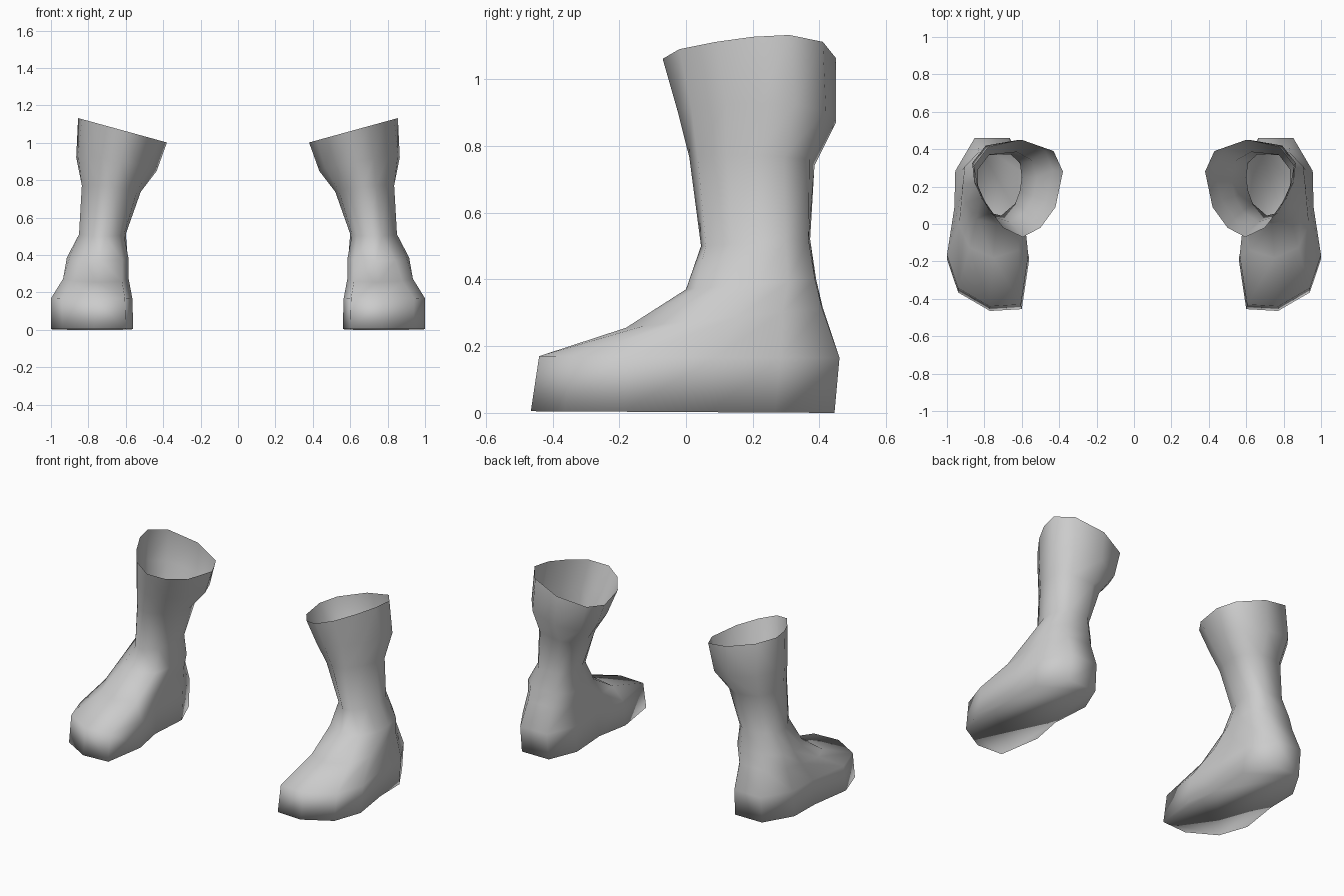
import bpy
import bmesh

if "Cube" in bpy.data.objects:
    bpy.data.objects.remove(bpy.data.objects["Cube"])

grey = bpy.data.materials.new("plain grey")
grey.diffuse_color = (0.6, 0.6, 0.6, 1)
grey.use_nodes = True
grey.node_tree.nodes["Principled BSDF"].inputs["Base Color"].default_value = grey.diffuse_color

# Outlines of the right boot in plan, from the inner toe round the outer side
FOOT = [(.60, -.45), (.77, -.46), (.94, -.36), (1.0, -.18), (.96, .08), (.955, .28),
        (.85, .46), (.66, .46), (.585, .28), (.60, .03), (.56, -.18)]
ANKLE = [(.635, .11), (.71, .045), (.77, .06), (.82, .14), (.85, .22), (.84, .30),
         (.79, .37), (.66, .375), (.61, .33), (.60, .25), (.61, .18)]
CUFF = [(.50, -.01), (.595, -.06), (.70, -.01), (.78, .10), (.835, .21), (.855, .32),
        (.78, .42), (.60, .46), (.43, .40), (.38, .29), (.42, .10)]

# outline A, outline B, blend, x range, y range, z at front, z at back, sideways tilt
RINGS = [
    (FOOT, ANKLE, 0.0, (.56, 1.0), (-.465, .445), .005, .0, 0),
    (FOOT, ANKLE, 0.0, (.565, 1.0), (-.44, .46), .17, .165, 0),
    (FOOT, ANKLE, 0.3, (.585, .935), (-.18, .41), .255, .315, 0),
    (FOOT, ANKLE, 0.6, (.585, .915), (.0, .39), .37, .40, 0),
    (ANKLE, CUFF, 0.0, (.60, .85), (.045, .372), .50, .52, 0),
    (ANKLE, CUFF, 0.4, (.52, .835), (.01, .385), .76, .74, .10),
    (ANKLE, CUFF, 0.8, (.435, .865), (-.025, .45), .90, .87, .18),
    (ANKLE, CUFF, 1.0, (.38, .855), (-.07, .45), 1.065, 1.065, .275),
]


def unit(outline):
    """Scale an outline to a unit square."""
    xs, ys = zip(*outline)
    return [((x - min(xs)) / (max(xs) - min(xs)), (y - min(ys)) / (max(ys) - min(ys)))
            for x, y in outline]


def ring_points(a, b, t, xr, yr, zf, zb, tilt):
    mixed = [(p[0] * (1 - t) + q[0] * t, p[1] * (1 - t) + q[1] * t)
             for p, q in zip(unit(a), unit(b))]
    for u, v in unit(mixed):
        x = xr[0] + u * (xr[1] - xr[0])
        y = yr[0] + v * (yr[1] - yr[0])
        yield x, y, zf + v * (zb - zf) + tilt * (x - .61)


def make_boot(name, side):
    bm = bmesh.new()
    loops = [[bm.verts.new((side * x, y, z)) for x, y, z in ring_points(*r)] for r in RINGS]
    n = len(FOOT)
    # Foot and shaft skin, open at the cuff
    for low, high in zip(loops, loops[1:]):
        for i in range(n):
            j = (i + 1) % n
            bm.faces.new((low[i], low[j], high[j], high[i]))
    # Sole
    bm.faces.new(loops[0][::-1])
    if side < 0:
        bmesh.ops.reverse_faces(bm, faces=bm.faces[:])
    for f in bm.faces:
        f.smooth = True
    mesh = bpy.data.meshes.new(name)
    bm.to_mesh(mesh)
    bm.free()
    mesh.materials.append(grey)
    bpy.context.collection.objects.link(bpy.data.objects.new(name, mesh))


make_boot("right_boot", 1)
make_boot("left_boot", -1)
